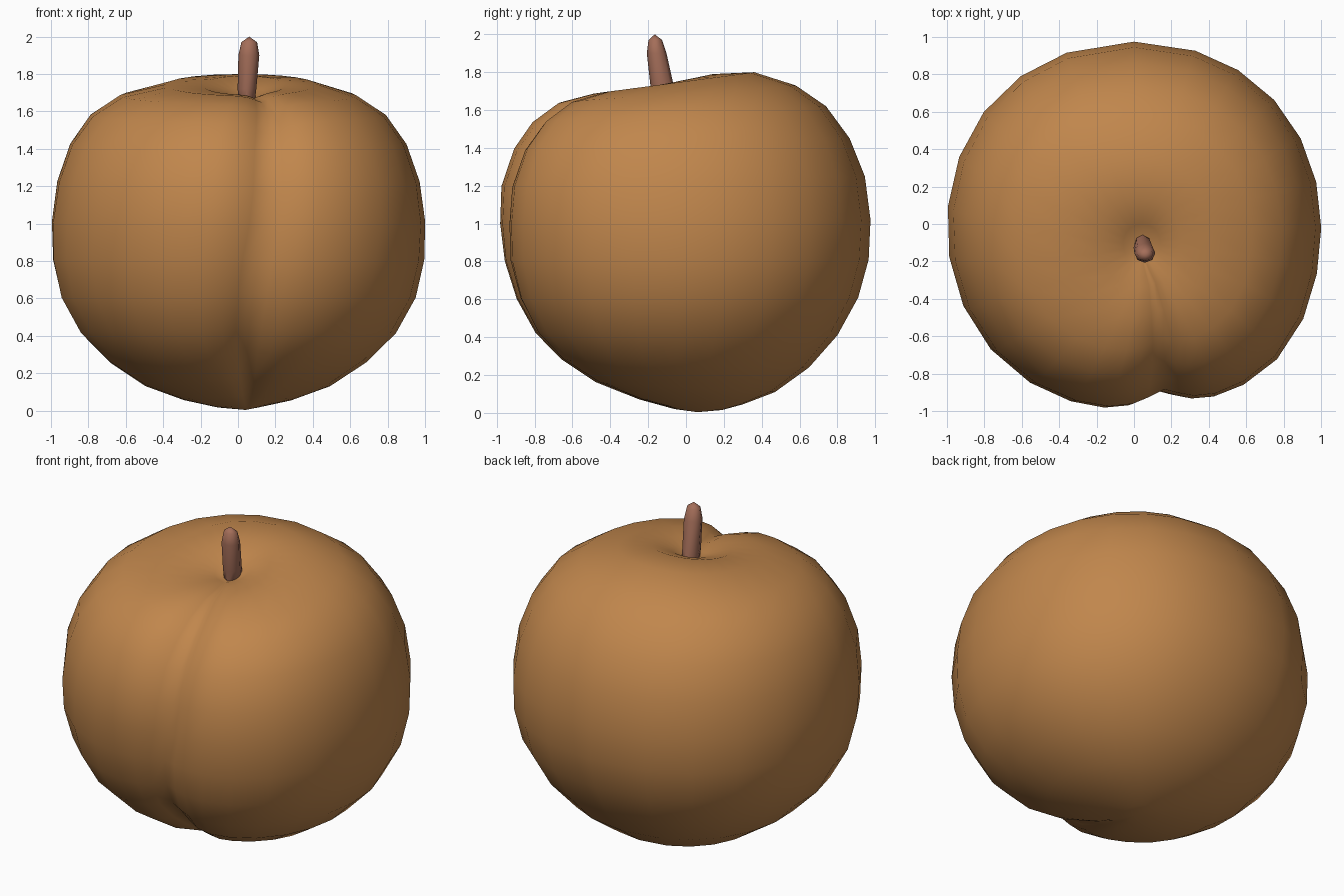
import bpy, bmesh, math
from mathutils import Vector

if "Cube" in bpy.data.objects:
    bpy.data.objects.remove(bpy.data.objects["Cube"])


def material(name, rgb):
    m = bpy.data.materials.new(name)
    m.diffuse_color = (*rgb, 1)
    m.use_nodes = True
    m.node_tree.nodes["Principled BSDF"].inputs["Base Color"].default_value = m.diffuse_color
    return m


def loft(name, rings, bottom, top, mat, angle):
    """Skin a stack of closed rings and close both ends at a point."""
    bm = bmesh.new()
    rows = [[bm.verts.new(p) for p in r] for r in rings]
    n = len(rows[0])
    for a, b in zip(rows, rows[1:]):
        for i in range(n):
            j = (i + 1) % n
            bm.faces.new((a[i], a[j], b[j], b[i]))
    lo, hi = bm.verts.new(bottom), bm.verts.new(top)
    for i in range(n):
        j = (i + 1) % n
        bm.faces.new((lo, rows[0][j], rows[0][i]))
        bm.faces.new((hi, rows[-1][i], rows[-1][j]))
    bmesh.ops.recalc_face_normals(bm, faces=bm.faces)
    me = bpy.data.meshes.new(name)
    bm.to_mesh(me)
    bm.free()
    me.materials.append(mat)
    ob = bpy.data.objects.new(name, me)
    bpy.context.collection.objects.link(ob)
    bpy.ops.object.select_all(action='DESELECT')
    ob.select_set(True)
    bpy.context.view_layer.objects.active = ob
    bpy.ops.object.shade_smooth_by_angle(angle=math.radians(angle))
    return ob


# Fruit profile: half width, front y, front z, back y, back z, seam x, seam depth
PROFILE = [
    (.11, -.06, .02, .19, .015, .05, .0),
    (.29, -.25, .07, .30, .045, .05, .02),
    (.50, -.49, .16, .47, .11, .05, .06),
    (.69, -.68, .28, .65, .24, .05, .09),
    (.845, -.82, .42, .80, .41, .06, .09),
    (.95, -.92, .60, .91, .61, .08, .09),
    (.995, -.98, .80, .965, .81, .11, .09),
    (1.0, -1.0, 1.0, .975, 1.02, .15, .10),
    (.97, -.99, 1.2, .945, 1.25, .17, .10),
    (.90, -.92, 1.40, .865, 1.45, .17, .10),
    (.79, -.82, 1.54, .74, 1.62, .17, .10),
    (.63, -.68, 1.64, .58, 1.73, .16, .08),
    (.40, -.50, 1.685, .36, 1.80, .13, .045),
    (.22, -.34, 1.69, .14, 1.79, .10, .03),
    (.10, -.22, 1.67, .00, 1.73, .06, .01),
]
# Columns crowd around the front seam
half = [5, 10, 17, 27, 40, 55, 70, 85, 100, 115, 130, 145, 160]
OFFSETS = [-o for o in reversed(half)] + [0] + half + [180]
CORE = Vector((.08, 0, .9))

rings = []
for a, yf, zf, yb, zb, xs, depth in PROFILE:
    cx = .05 * max(0, 1 - a / .6) if zf > 1 else 0
    phi = math.degrees(math.asin((xs - cx) / a))
    ring = []
    for off in OFFSETS:
        t = math.radians(-90 + off + phi * (1 - abs(off) / 180))
        c, s = math.cos(t), math.sin(t)
        # Right cheek swells beside the seam; the plan is slightly squarish
        swell = 1 + .015 * math.sin(2 * t) ** 2
        if a > .6:
            swell += .035 * math.exp(-((off - 40) / 24) ** 2)
        p = Vector((cx + a * c * swell,
                    (yf + yb) / 2 + (yb - yf) / 2 * s * swell,
                    (zf + zb) / 2 + (zb - zf) / 2 * s))
        groove = depth * math.exp(-abs(off / 9) ** 1.5)
        p -= (p - CORE).normalized() * groove
        ring.append(p)
    rings.append(ring)

loft("fruit_body", rings, (.04, .06, .004), (.05, -.13, 1.65),
     material("orange brown skin", (.53, .24, .073)), 80)

# Stem: leaning tapered stalk (centre x, y, z, radius x, radius y)
STEM = [(.045, -.11, 1.62, .040, .065), (.048, -.125, 1.72, .05, .062),
        (.058, -.155, 1.90, .056, .052), (.06, -.162, 1.97, .042, .036)]
stem_rings = [[(x + rx * math.cos(k * math.pi / 4), y + ry * math.sin(k * math.pi / 4), z)
               for k in range(8)] for x, y, z, rx, ry in STEM]
loft("stem", stem_rings, (.045, -.105, 1.60), (.06, -.165, 2.0),
     material("reddish brown stem", (.37, .155, .10)), 60)
